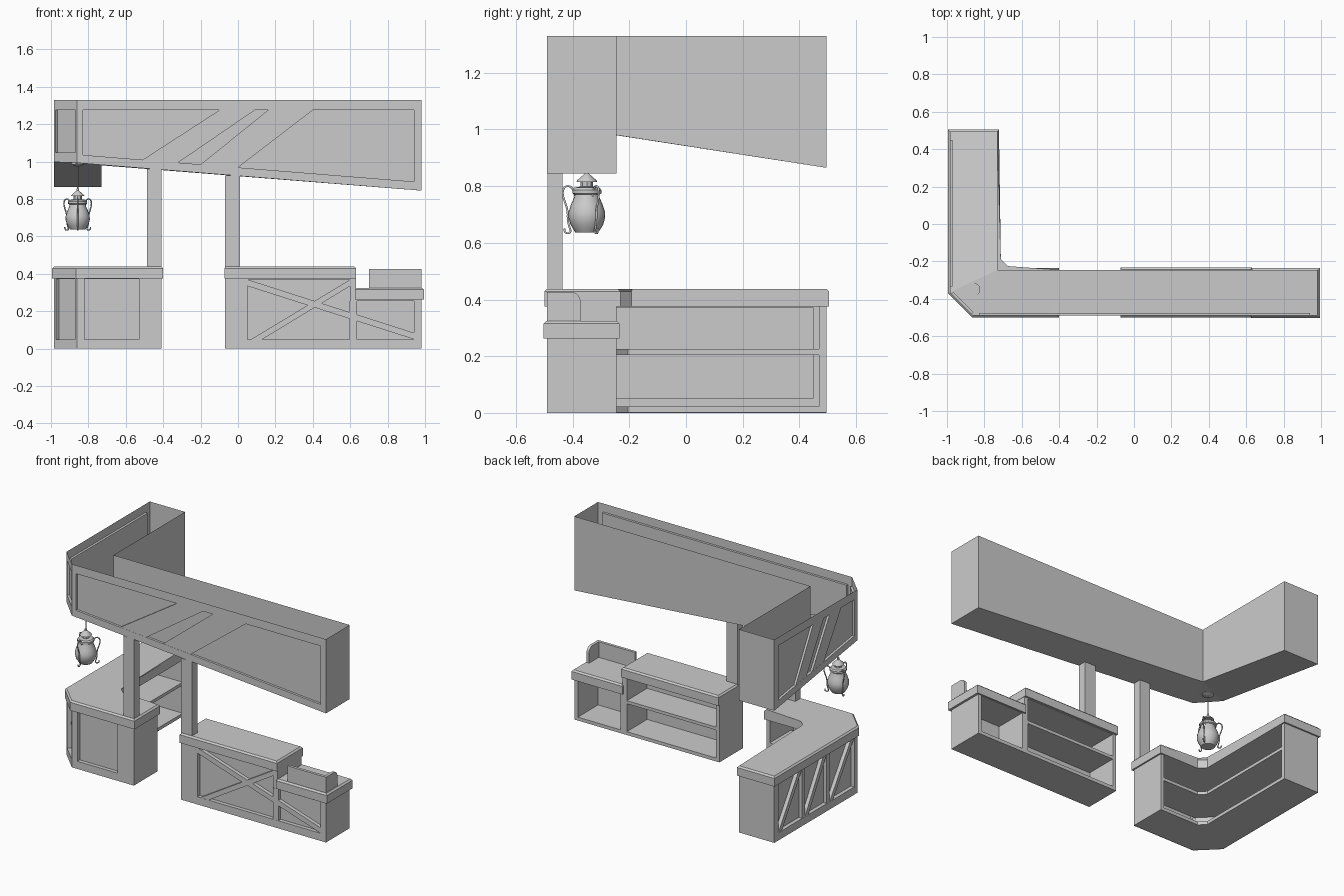
import bpy, bmesh, math
from mathutils import Vector

if "Cube" in bpy.data.objects:
    bpy.data.objects.remove(bpy.data.objects["Cube"])


def finish(name, bm, normals=True):
    if normals:
        bmesh.ops.recalc_face_normals(bm, faces=bm.faces[:])
    me = bpy.data.meshes.new(name)
    bm.to_mesh(me)
    bm.free()
    ob = bpy.data.objects.new(name, me)
    bpy.context.collection.objects.link(ob)
    return ob


def faces(name, polys):
    bm = bmesh.new()
    for p in polys:
        bm.faces.new([bm.verts.new(v) for v in p])
    return finish(name, bm, False)


def prism(name, poly, z0, z1, bevel=0):
    bm = bmesh.new()
    lo = [bm.verts.new((x, y, z0)) for x, y in poly]
    hi = [bm.verts.new((x, y, z1)) for x, y in poly]
    n = len(poly)
    bm.faces.new(lo[::-1])
    top = bm.faces.new(hi)
    for i in range(n):
        j = (i + 1) % n
        bm.faces.new((lo[i], lo[j], hi[j], hi[i]))
    if bevel:
        bmesh.ops.bevel(bm, geom=list(top.edges), offset=bevel, segments=1,
                        affect='EDGES', profile=0.5)
    return finish(name, bm)


def rect(x0, y0, x1, y1):
    return [(x0, y0), (x1, y0), (x1, y1), (x0, y1)]


def wall(name, origin, direction, outline, holes, depth, bars=()):
    """Vertical face with recessed panels and flush raised bars, all in (u, z)."""
    d = Vector(direction).normalized()
    n = Vector((d.y, -d.x))

    def P(u, z, inset=0.0):
        q = Vector(origin) + d * u - n * inset
        return (q.x, q.y, z)
    bm = bmesh.new()
    loops, edges = [], []
    for poly in [outline] + list(holes):
        vs = [bm.verts.new(P(u, z)) for u, z in poly]
        loops.append(vs)
        edges += [bm.edges.new((vs[i], vs[(i + 1) % len(vs)])) for i in range(len(vs))]
    bmesh.ops.triangle_fill(bm, use_beauty=True, edges=edges, normal=(n.x, n.y, 0))
    for vs, poly in zip(loops[1:], holes):
        back = [bm.verts.new(P(u, z, depth)) for u, z in poly]
        bm.faces.new(back)
        for i in range(len(vs)):
            j = (i + 1) % len(vs)
            bm.faces.new((vs[i], vs[j], back[j], back[i]))
    for poly in bars:
        a = [bm.verts.new(P(u, z, 0.001)) for u, z in poly]
        b = [bm.verts.new(P(u, z, depth)) for u, z in poly]
        bm.faces.new(a)
        for i in range(len(a)):
            j = (i + 1) % len(a)
            bm.faces.new((a[i], a[j], b[j], b[i]))
    return finish(name, bm)


def brace(u0, z0, u1, z1, w):
    return [(u0, z0), (u0 + w, z0), (u1 + w, z1), (u1, z1)]


# ---- overhead fascia: open-topped L shell with sloping underside
T = 1.33
A, B, C, D = (.98, -.49), (.98, -.245), (-.73, -.245), (-.73, .495)
E, F, G = (-.985, .495), (-.985, -.365), (-.86, -.49)
ZB = {A: .845, B: .845, C: .98, D: .865, E: .865, F: .998, G: .993}
b = lambda p: (*p, ZB[p])
t = lambda p: (*p, T)
faces("fascia_underside", [[b(A), b(B), b(C), b(G)][::-1], [b(C), b(D), b(E), b(F)][::-1],
                           [b(C), b(F), b(G)][::-1]])
faces("fascia_plain_walls", [[b(p), b(q), t(q), t(p)] for p, q in ((A, B), (B, C), (C, D), (D, E))])
zf = lambda x: .993 - (x + .86) / 1.84 * .148 + .045
wall("fascia_front", (0, -.49), (1, 0), [(-.86, .993), (.98, .845), (.98, T), (-.86, T)],
     [[(-.83, zf(-.83)), (.94, zf(.94)), (.94, 1.275), (-.83, 1.275)]], .015,
     [[(-.51, zf(-.51)), (-.32, zf(-.32)), (.09, 1.275), (-.1, 1.275)],
      [(-.2, zf(-.2)), (0, zf(0)), (.4, 1.275), (.16, 1.275)]])
zs = lambda u: .998 - (.365 - u) / .86 * .133 + .045
wall("fascia_left", (-.985, 0), (0, -1), [(-.495, .865), (.365, .998), (.365, T), (-.495, T)],
     [[(-.45, zs(-.45)), (.335, zs(.335)), (.335, 1.275), (-.45, 1.275)]], .015,
     [[(-.27, zs(-.27)), (-.16, zs(-.16)), (.02, 1.275), (-.09, 1.275)],
      [(-.1, zs(-.1)), (.02, zs(.02)), (.2, 1.275), (.08, 1.275)]])
L = math.dist(F, G)
wall("fascia_corner", F, (1, -1), [(0, .998), (L, .993), (L, T), (0, T)],
     [rect(.012, 1.05, L - .012, 1.275)], .015)

# ---- posts
for nm, x0, x1, zt in (("left_post", -.487, -.41, .96), ("right_post", -.07, .01, .925)):
    prism(nm, rect(x0, -.489, x1, -.435), .38, zt)

# ---- corner counter (L plan)
H = .38
wall("corner_counter_front", (0, -.49), (1, 0), rect(-.86, 0, -.41, H),
     [rect(-.82, .05, -.53, .372)], .025)
wall("corner_counter_chamfer", F, (1, -1), rect(0, 0, L, H), [rect(.015, .05, L - .015, .372)], .025)
wall("corner_counter_left", (-.985, 0), (0, -1), rect(-.495, 0, .365, H),
     [rect(-.45, .05, .335, .372)], .025,
     [rect(-.205, .05, -.175, .372), rect(.05, .05, .08, .372),
      brace(-.45, .05, -.24, .372, .035), brace(-.175, .05, .015, .372, .035),
      brace(.08, .05, .3, .372, .035)])
plan = [(-.412, -.488), (-.412, -.245), (-.69, -.245), (-.73, -.205), (-.73, .493),
        (-.96, .493), (-.96, -.355), (-.85, -.465), (-.432, -.465)]
floor = [(-.41, -.489), (-.41, -.245), (-.69, -.245), (-.73, -.205), (-.73, .495),
         (-.984, .495), F, G]
prism("corner_counter_floor", floor, .001, .022)
prism("corner_counter_shelf", plan[1:-1] + [(-.412, -.465)], .205, .225)
prism("corner_counter_right_end", rect(-.435, -.489, -.41, -.245), .001, H)
prism("corner_counter_back_end", rect(-.984, .47, -.73, .495), .001, H)
top = [(-.4, -.5), (-.4, -.235), (-.68, -.235), (-.722, -.193), (-.722, .505),
       (-.995, .505), (-.995, -.37), (-.865, -.5)]
prism("corner_counter_top", top, .375, .438, .01)

# ---- serving counter with a lowered right section
wall("serving_counter_front", (0, -.49), (1, 0),
     [(-.07, 0), (.98, 0), (.98, .27), (.63, .27), (.63, H), (-.07, H)],
     [[(.05, .05), (.94, .05), (.94, .255), (.6, .255), (.6, .37), (.05, .37)]], .025,
     [rect(.595, .05, .635, .254), [(.05, .335), (.94, .05), (.94, .085), (.05, .37)],
      [(.07, .05), (.13, .05), (.6, .335), (.6, .37)]])
wall("serving_counter_back", (0, -.245), (-1, 0),
     [(-.98, 0), (.07, 0), (.07, H), (-.63, H), (-.63, .27), (-.98, .27)],
     [rect(-.6, .022, .045, .205), rect(-.6, .225, .045, .372), rect(-.955, .022, -.645, .26)], .21)
faces("serving_counter_sides", [
    [(x, -.49, z0), (x, -.245, z0), (x, -.245, z1), (x, -.49, z1)]
    for x, z0, z1 in ((-.07, 0, H), (.63, .26, H), (.98, 0, .27))] +
    [[(-.07, -.49, 0), (-.07, -.245, 0), (.98, -.245, 0), (.98, -.49, 0)]])
prism("serving_counter_top", rect(-.073, -.5, .632, -.232), .375, .438, .01)
prism("lowered_counter_top", rect(.625, -.502, .995, -.235), .262, .325, .01)

# ---- guard: front board and rounded end board
prism("guard_front", rect(.7, -.49, .98, -.472), .32, .427)
prof = [(-.49, .32), (-.372, .32), (-.372, .39)]
prof += [(-.407 + .035 * math.cos(a), .392 + .035 * math.sin(a))
         for a in (math.radians(d) for d in range(15, 91, 15))] + [(-.49, .427)]
bm = bmesh.new()
f = bm.faces.new([bm.verts.new((.962, y, z)) for y, z in prof])
r = bmesh.ops.extrude_face_region(bm, geom=[f])
bm.faces.ensure_lookup_table()
bmesh.ops.translate(bm, vec=(.018, 0, 0), verts=[v for v in r["geom"] if isinstance(v, bmesh.types.BMVert)])
if f.is_valid is False or len([1 for q in bm.faces if len(q.verts) > 4]) < 2:
    bm.faces.new([v for v in bm.verts if v.co.x < .97][:len(prof)])
finish("guard_end", bm)

# ---- hanging lantern
LX, LY = -.857, -.35


def lathe(name, prof, n=20):
    bm = bmesh.new()
    rings = [[bm.verts.new((LX + r * math.cos(2 * math.pi * i / n),
                            LY + r * math.sin(2 * math.pi * i / n), z)) for i in range(n)] for r, z in prof]
    for p, q in zip(rings, rings[1:]):
        for i in range(n):
            j = (i + 1) % n
            bm.faces.new((p[i], p[j], q[j], q[i]))
    bm.faces.new(rings[0])
    bm.faces.new(rings[-1])
    ob = finish(name, bm)
    bpy.context.view_layer.objects.active = ob
    ob.select_set(True)
    bpy.ops.object.shade_smooth_by_angle(angle=math.radians(35))
    ob.select_set(False)


lathe("lantern_body", [(.04, .636), (.046, .645), (.058, .665), (.065, .69), (.064, .71),
                       (.056, .735), (.045, .76), (.042, .775)])
lathe("lantern_rim", [(.044, .77), (.051, .775), (.051, .787), (.044, .795), (.025, .798)])
lathe("lantern_vent", [(.022, .795), (.022, .82)], 8)
lathe("lantern_roof", [(.036, .815), (.034, .821), (.012, .84), (.007, .845), (.007, .855), (.002, .86)])
lathe("lantern_rod", [(.003, .855), (.003, .985)], 8)
lathe("ceiling_plate", [(.012, .975), (.035, .984), (.035, .997)])

# three scrolled handles
S = [(.04, .762), (.046, .785), (.06, .802), (.08, .798), (.087, .775), (.078, .745),
     (.067, .715), (.068, .685), (.062, .655), (.055, .64), (.066, .632), (.08, .638), (.079, .65)]
cu = bpy.data.curves.new("lantern_handles", 'CURVE')
cu.dimensions = '3D'
cu.bevel_depth = .0038
cu.bevel_resolution = 1
cu.resolution_u = 3
cu.use_fill_caps = True
for ang in (-90, 30, 150):
    a = math.radians(ang)
    sp = cu.splines.new('NURBS')
    sp.points.add(len(S) - 1)
    for p, (r, z) in zip(sp.points, S):
        p.co = (LX + r * math.cos(a), LY + r * math.sin(a), z, 1)
    sp.order_u = 3
    sp.use_endpoint_u = True
bpy.context.collection.objects.link(bpy.data.objects.new("lantern_handles", cu))
